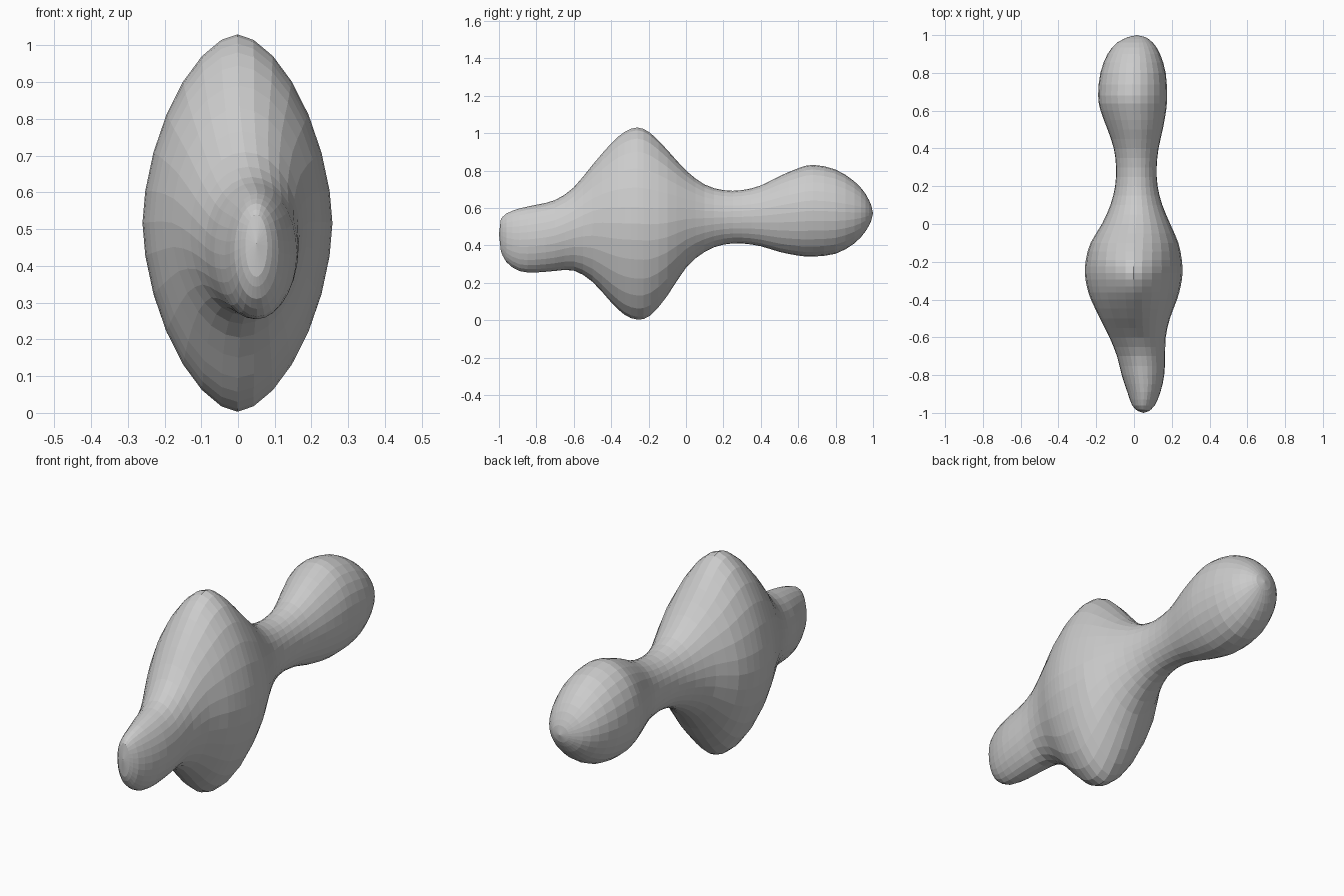
import bpy, bmesh, math

# Stations along the body: y, left x, right x, bottom z, top z
STATIONS = [
    (-0.99, 0.02, 0.08, 0.37, 0.54),
    (-0.96, -0.01, 0.11, 0.31, 0.57),
    (-0.89, -0.035, 0.14, 0.262, 0.597),
    (-0.80, -0.065, 0.16, 0.255, 0.617),
    (-0.70, -0.09, 0.165, 0.263, 0.642),
    (-0.60, -0.13, 0.168, 0.265, 0.71),
    (-0.50, -0.18, 0.19, 0.205, 0.83),
    (-0.40, -0.228, 0.228, 0.095, 0.945),
    (-0.33, -0.25, 0.247, 0.03, 1.005),
    (-0.26, -0.26, 0.257, 0.003, 1.03),
    (-0.19, -0.255, 0.253, 0.025, 1.00),
    (-0.10, -0.23, 0.235, 0.13, 0.91),
    (0.00, -0.17, 0.192, 0.28, 0.80),
    (0.10, -0.125, 0.15, 0.365, 0.725),
    (0.20, -0.10, 0.125, 0.404, 0.695),
    (0.30, -0.095, 0.12, 0.41, 0.695),
    (0.40, -0.107, 0.13, 0.395, 0.72),
    (0.50, -0.14, 0.152, 0.365, 0.77),
    (0.60, -0.177, 0.17, 0.345, 0.812),
    (0.68, -0.19, 0.175, 0.34, 0.83),
    (0.80, -0.178, 0.168, 0.355, 0.805),
    (0.90, -0.14, 0.138, 0.41, 0.742),
    (0.96, -0.09, 0.10, 0.475, 0.675),
    (0.99, -0.03, 0.06, 0.53, 0.615),
]
SIDES = 28


def midpoint(a, b, c, d):
    """Smooth in-between station."""
    return tuple((-p + 9 * q + 9 * r - s) / 16 for p, q, r, s in zip(a, b, c, d))


def ring(bm, station):
    """Rounded section, slightly diamond-shaped through the central bulge."""
    y, x0, x1, z0, z1 = station
    power = 2 / (2 - 0.3 * math.exp(-((y + 0.26) / 0.2) ** 2))
    verts = []
    for i in range(SIDES):
        t = 2 * math.pi * i / SIDES
        c, s = math.cos(t), math.sin(t)
        verts.append(bm.verts.new((
            (x0 + x1) / 2 + (x1 - x0) / 2 * math.copysign(abs(c) ** power, c), y,
            (z0 + z1) / 2 + (z1 - z0) / 2 * math.copysign(abs(s) ** power, s))))
    return verts


# Refine the stations, then loft them
fine = []
for i, st in enumerate(STATIONS):
    fine.append(st)
    if i + 1 < len(STATIONS):
        fine.append(midpoint(STATIONS[max(i - 1, 0)], st, STATIONS[i + 1],
                             STATIONS[min(i + 2, len(STATIONS) - 1)]))
bm = bmesh.new()
rings = [ring(bm, st) for st in fine]
for a, b in zip(rings, rings[1:]):
    for i in range(SIDES):
        j = (i + 1) % SIDES
        bm.faces.new((a[i], a[j], b[j], b[i]))

# Blunt front tip and rounded rear tip
for loop, tip in ((rings[0], (0.05, -1.0, 0.46)), (rings[-1], (0.015, 1.0, 0.57))):
    v = bm.verts.new(tip)
    for i in range(SIDES):
        bm.faces.new((loop[i], loop[(i + 1) % SIDES], v))

bmesh.ops.recalc_face_normals(bm, faces=bm.faces)
mesh = bpy.data.meshes.new("lobed_body")
bm.to_mesh(mesh)
bm.free()
body = bpy.data.objects.new("lobed_body", mesh)
bpy.context.collection.objects.link(body)
